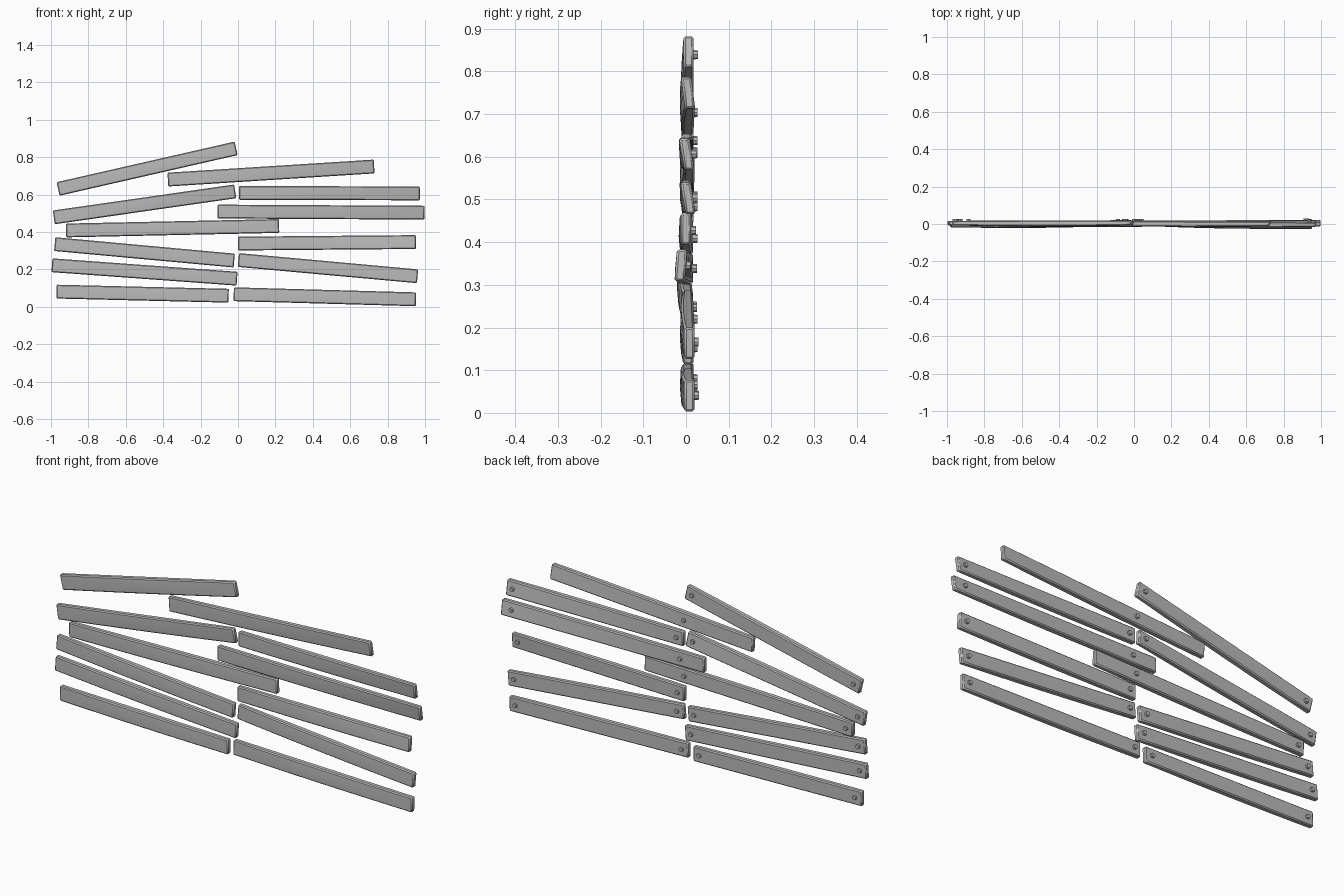
import bpy
import bmesh
from math import sin, pi
from mathutils import Vector, Matrix

cube = bpy.data.objects.get("Cube")
if cube:
    bpy.data.objects.remove(cube, do_unlink=True)

grey = bpy.data.materials.new("weathered_grey")
grey.use_nodes = True
colour = (0.5, 0.5, 0.5, 1)
grey.diffuse_color = colour
grey.node_tree.nodes["Principled BSDF"].inputs["Base Color"].default_value = colour

THICK = 0.024
HEIGHT = 0.074
STATIONS = 8


def finish(name, bm, bevel):
    """Turn a bmesh into a shaded, softly bevelled object."""
    bmesh.ops.recalc_face_normals(bm, faces=bm.faces[:])
    mesh = bpy.data.meshes.new(name)
    bm.to_mesh(mesh)
    bm.free()
    mesh.materials.append(grey)
    obj = bpy.data.objects.new(name, mesh)
    bpy.context.collection.objects.link(obj)
    if bevel:
        mod = obj.modifiers.new("worn_edges", 'BEVEL')
        mod.width = bevel
        mod.segments = 1
        mod.limit_method = 'ANGLE'
        mod.angle_limit = 0.9
    bpy.ops.object.select_all(action='DESELECT')
    obj.select_set(True)
    bpy.context.view_layer.objects.active = obj
    bpy.ops.object.shade_smooth_by_angle(angle=0.6)
    return obj


def plank(name, start, end, depth=(0.005, 0.005), lean=0.0, nails=None):
    """Bowed board between two (x, z) centre points, nailed at given x values."""
    a = Vector((start[0], depth[0], start[1]))
    b = Vector((end[0], depth[1], end[1]))
    along = Vector((b.x - a.x, 0, b.z - a.z)).normalized()
    up = Vector((-along.z, 0, along.x))
    bm = bmesh.new()
    rings = []
    for i in range(STATIONS + 1):
        t = i / STATIONS
        centre = a.lerp(b, t)
        bow = 0.005 * sin(pi * t)
        front = -THICK / 2 - bow
        back = THICK / 2
        # cross-section: back edge, then a slightly crowned front
        section = [(back, -1), (back, 1), (front, 1), (front - bow / 2, -0.2), (front, -1)]
        rings.append([bm.verts.new(centre + up * (s * HEIGHT / 2)
                                   + Vector((0, y + s * lean * t / 2, 0)))
                      for y, s in section])
    for r, q in zip(rings, rings[1:]):
        for k in range(len(r)):
            n = (k + 1) % len(r)
            bm.faces.new((r[k], r[n], q[n], q[k]))
    bm.faces.new(rings[0])
    bm.faces.new(rings[-1])
    finish(name, bm, 0.005)

    # nail heads standing out of the back
    if nails is None:
        nails = (start[0] + 0.035, end[0] - 0.035)
    for j, x in enumerate(nails):
        t = (x - a.x) / (b.x - a.x)
        p = a.lerp(b, t) + Vector((0, THICK / 2, 0))
        bm = bmesh.new()
        bmesh.ops.create_cone(bm, cap_ends=True, segments=8, radius1=0.012,
                              radius2=0.010, depth=0.02,
                              matrix=Matrix.Translation(p) @ Matrix.Rotation(-pi / 2, 4, 'X'))
        finish(f"{name}_nail_{j + 1}", bm, 0)


# left bay, top to bottom
plank("left_plank_top", (-0.962, 0.63), (-0.01, 0.847), depth=(0.005, 0.006))
plank("left_plank_upper", (-0.985, 0.478), (-0.015, 0.617), lean=-0.008)
plank("left_plank_middle", (-0.92, 0.408), (0.22, 0.432), depth=(0.005, 0),
      nails=(-0.885, 0))
plank("left_plank_slanted", (-0.98, 0.335), (-0.02, 0.247), depth=(-0.006, 0.004))
plank("left_plank_lower", (-0.995, 0.222), (-0.005, 0.15))
plank("left_plank_bottom", (-0.97, 0.081), (-0.05, 0.059))

# right bay, top to bottom
plank("right_plank_top", (-0.375, 0.68), (0.728, 0.75), lean=-0.009, nails=(0,))
plank("right_plank_upper", (0.005, 0.609), (0.972, 0.606), depth=(0.005, 0.002), lean=-0.012)
plank("right_plank_long", (-0.11, 0.509), (0.998, 0.503), lean=-0.012, nails=(0.02, 0.94))
plank("right_plank_middle", (0, 0.338), (0.952, 0.346), depth=(0.004, -0.012), lean=0.006)
plank("right_plank_slanted", (0.002, 0.25), (0.96, 0.163), depth=(0.004, 0.008))
plank("right_plank_bottom", (-0.023, 0.067), (0.952, 0.04), depth=(0.005, 0.008))
